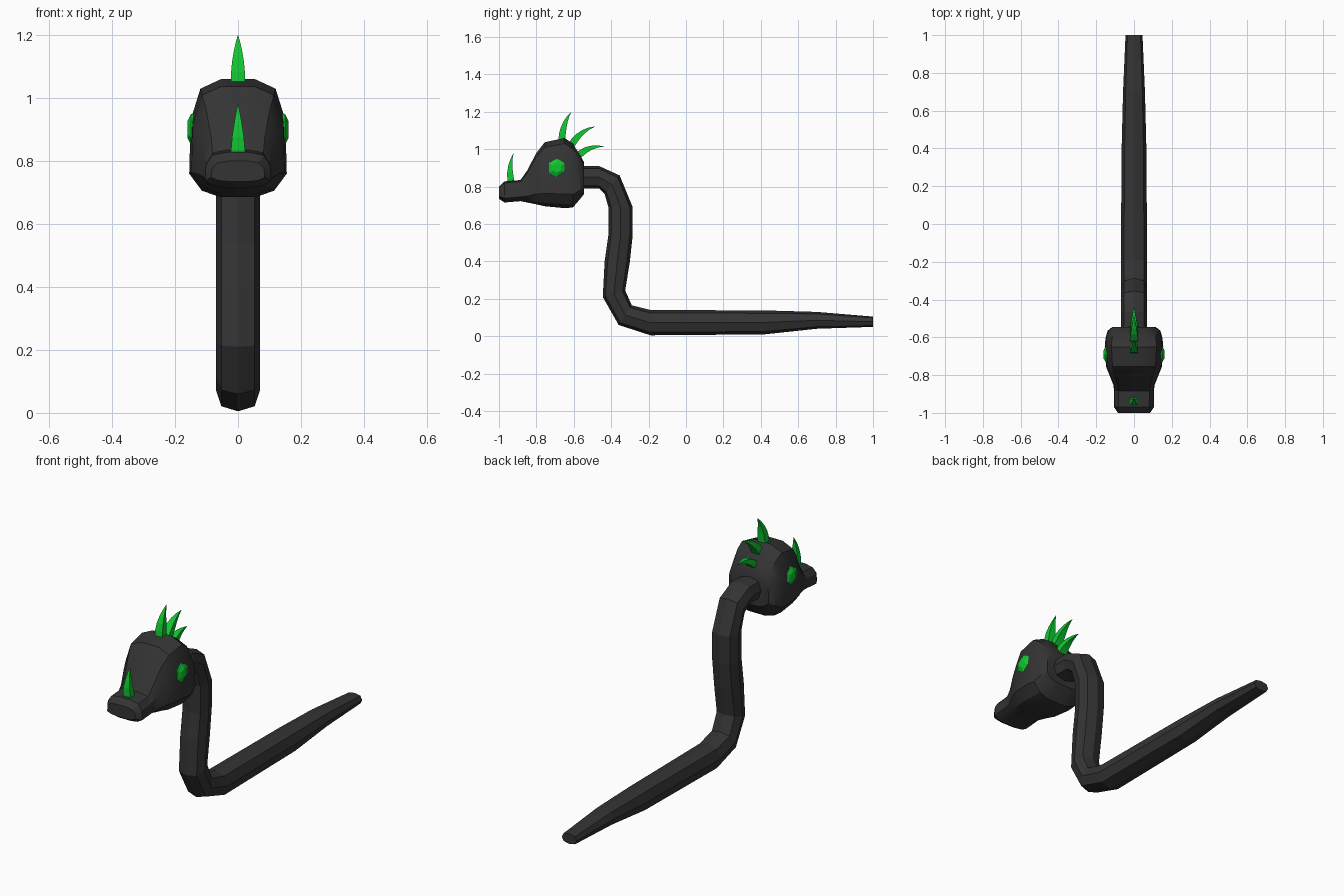
import bpy, bmesh, math
from mathutils import Vector

if "Cube" in bpy.data.objects:
    bpy.data.objects.remove(bpy.data.objects["Cube"])


def material(name, rgb):
    m = bpy.data.materials.new(name)
    m.diffuse_color = (*rgb, 1)
    m.use_nodes = True
    m.node_tree.nodes["Principled BSDF"].inputs["Base Color"].default_value = m.diffuse_color
    return m


SKIN = material("charcoal", (0.034, 0.034, 0.034))
GREEN = material("bright green", (0.005, 0.56, 0.03))


def loft(name, rings, mat, smooth=None):
    """Skin equal-length rings of points and cap both ends."""
    bm = bmesh.new()
    loops = [[bm.verts.new(p) for p in ring] for ring in rings]
    n = len(loops[0])
    for a, b in zip(loops, loops[1:]):
        for i in range(n):
            j = (i + 1) % n
            bm.faces.new((a[i], a[j], b[j], b[i]))
    bm.faces.new(loops[0])
    bm.faces.new(loops[-1])
    bmesh.ops.recalc_face_normals(bm, faces=bm.faces)
    mesh = bpy.data.meshes.new(name)
    bm.to_mesh(mesh)
    bm.free()
    mesh.materials.append(mat)
    ob = bpy.data.objects.new(name, mesh)
    bpy.context.collection.objects.link(ob)
    if smooth:
        bpy.context.view_layer.objects.active = ob
        ob.select_set(True)
        bpy.ops.object.shade_smooth_by_angle(angle=math.radians(smooth))
        ob.select_set(False)
    return ob


# Body: eight-sided tube; each ring is (belly y, z, back y, z, half width)
SECTION = [(0, 1), (.76, .76), (1, 0), (.76, -.76),
           (0, -1), (-.76, -.76), (-1, 0), (-.76, .76)]
body = [(1, .05, 1, .105, .045), (.7, .04, .7, .13, .058),
        (.42, .01, .42, .138, .065), (-.19, .005, -.19, .14, .07),
        (-.36, .06, -.29, .165, .07), (-.445, .21, -.325, .245, .07),
        (-.435, .40, -.30, .40, .07), (-.415, .54, -.285, .54, .07),
        (-.415, .69, -.285, .69, .07), (-.435, .76, -.355, .86, .07),
        (-.465, .79, -.465, .91, .07), (-.60, .79, -.60, .91, .07)]
rings = []
for by, bz, ty, tz, w in body:
    low, high = Vector((0, by, bz)), Vector((0, ty, tz))
    mid, half = (low + high) / 2, (high - low) / 2
    rings.append([mid + half * v + Vector((u * w, 0, 0)) for u, v in SECTION])
loft("body", rings, SKIN)

# Head: rounded box rings along y, each (y, bottom, top, half width)
SIDE = [(.35, 1), (.77, .84), (.97, .31), (1, -.6), (.74, -.89), (.35, -1)]
HEAD = SIDE + [(-u, v) for u, v in reversed(SIDE)]
head = [(-1, .735, .80, .085), (-.97, .715, .828, .105),
        (-.885, .722, .835, .105), (-.85, .715, .885, .11),
        (-.80, .705, .98, .13), (-.755, .695, 1.037, .148),
        (-.65, .685, 1.06, .155), (-.605, .688, 1.03, .151),
        (-.565, .735, .965, .14), (-.545, .76, .93, .115)]
loft("head", [[(u * w, y, (b + t) / 2 + v * (t - b) / 2) for u, v in HEAD]
              for y, b, t, w in head], SKIN, 30)

# Eyes: shallow hexagonal domes
for side, name in ((1, "right_eye"), (-1, "left_eye")):
    loft(name, [[(side * x, -.69 + r * math.sin(k * math.pi / 3),
                  .90 + r * math.cos(k * math.pi / 3)) for k in range(6)]
                for x, r in ((.10, .05), (.149, .05), (.161, .026))], GREEN)


# Horns: curved four-sided spikes tapering to a point
def horn(name, *points):
    p0, p1, p2 = (Vector((0, y, z)) for y, z in points)
    rings = []
    for i, r in enumerate((1, 1, .85, .6, .32, .02)):
        t = i / 5
        c = p0 * (1 - t) ** 2 + p1 * 2 * t * (1 - t) + p2 * t * t
        d = ((p1 - p0) * (1 - t) + (p2 - p1) * t).normalized()
        side = Vector((.022 * r, 0, 0))
        up = Vector((0, -d.z, d.y)) * .018 * r
        rings.append([c + side + up, c - side + up, c - side - up, c + side - up])
    loft(name, rings, GREEN)


horn("nose_horn", (-.93, .80), (-.955, .90), (-.922, .98))
horn("crown_horn_front", (-.665, 1.04), (-.66, 1.14), (-.613, 1.20))
horn("crown_horn_middle", (-.62, 1.01), (-.57, 1.10), (-.485, 1.122))
horn("crown_horn_back", (-.585, .955), (-.53, 1.02), (-.437, 1.015))
